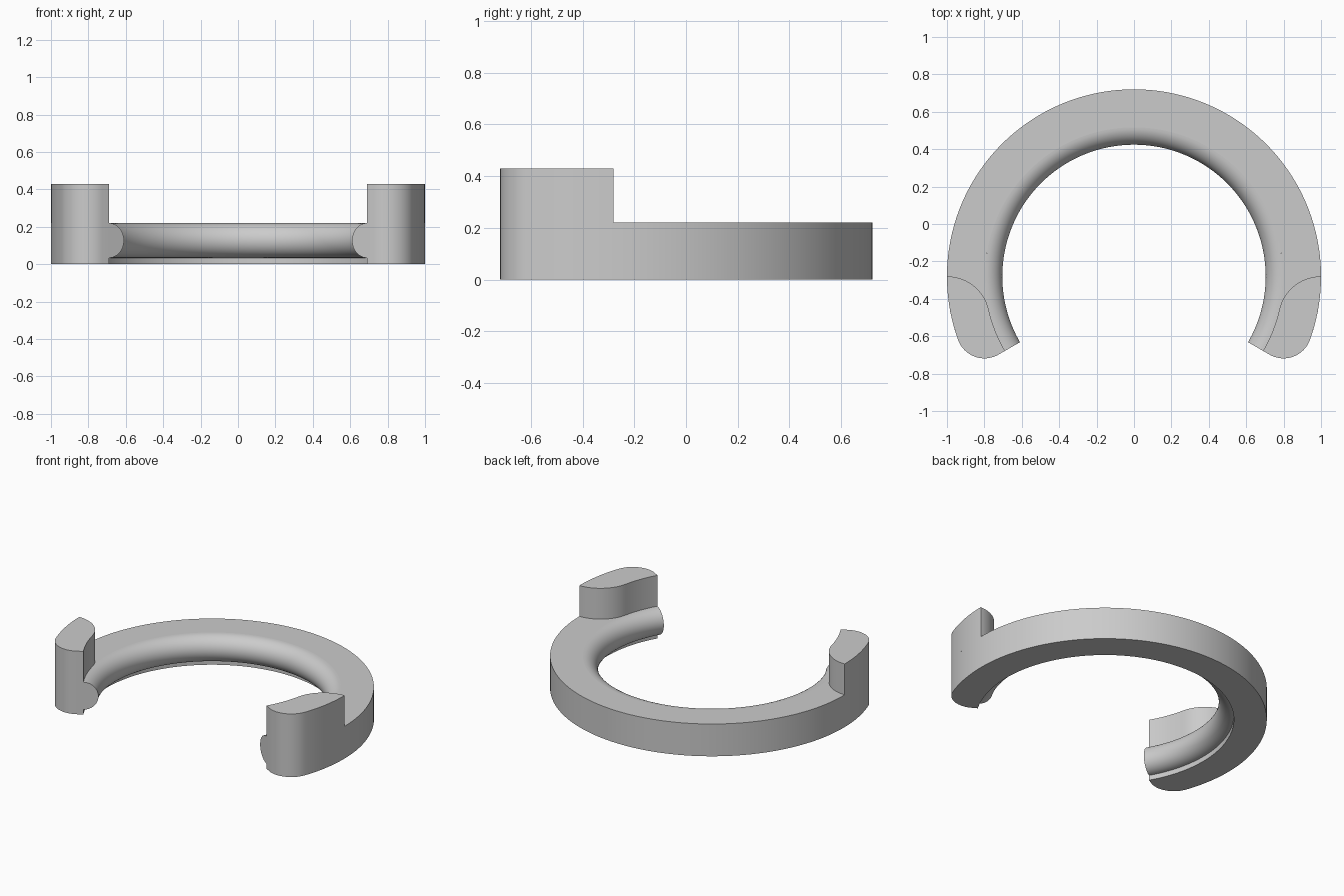
import bpy
import bmesh
from math import radians, degrees, sin, cos, asin, atan

cube = bpy.data.objects.get("Cube")
if cube:
    bpy.data.objects.remove(cube, do_unlink=True)

# Main dimensions, measured around the ring's own centre
CENTRE_Y = -0.28
OUTER = 1.0
INNER = 0.797          # inner wall, and centre line of the bead
BEAD = 0.093           # bead radius
BASE_TOP, POST_TOP = 0.22, 0.43
END = -30              # angle of the flat end faces
FILLET = 0.15          # rounding of the outer end corners

grey = bpy.data.materials.new("grey")
grey.use_nodes = True
grey.diffuse_color = (0.6, 0.6, 0.6, 1)
grey.node_tree.nodes["Principled BSDF"].inputs["Base Color"].default_value = (0.6, 0.6, 0.6, 1)


def arc(cx, cy, r, start, stop, n):
    """Points along an arc, angles in degrees."""
    angles = [radians(start + (stop - start) * i / n) for i in range(n + 1)]
    return [(cx + r * cos(a), cy + r * sin(a)) for a in angles]


def finish(name, bm):
    bmesh.ops.remove_doubles(bm, verts=bm.verts, dist=1e-5)
    bmesh.ops.recalc_face_normals(bm, faces=bm.faces)
    mesh = bpy.data.meshes.new(name)
    bm.to_mesh(mesh)
    bm.free()
    mesh.materials.append(grey)
    obj = bpy.data.objects.new(name, mesh)
    obj.location.y = CENTRE_Y
    bpy.context.collection.objects.link(obj)
    bpy.ops.object.select_all(action='DESELECT')
    obj.select_set(True)
    bpy.context.view_layer.objects.active = obj
    bpy.ops.object.shade_smooth_by_angle(angle=radians(30))
    return obj


def prism(name, outline, z0, z1):
    """Extrude a flat outline from z0 to z1."""
    bm = bmesh.new()
    face = bm.faces.new([bm.verts.new((x, y, z0)) for x, y in outline])
    top = bmesh.ops.extrude_face_region(bm, geom=[face], use_keep_orig=True)
    moved = [v for v in top["geom"] if isinstance(v, bmesh.types.BMVert)]
    bmesh.ops.translate(bm, verts=moved, vec=(0, 0, z1 - z0))
    return finish(name, bm)


# Rounded end corner, tangent to the outer circle and the end face
reach = OUTER - FILLET
turn = END + degrees(asin(FILLET / reach))
corner = arc(reach * cos(radians(turn)), reach * sin(radians(turn)),
             FILLET, turn, END - 90, 20)

# Open ring body
half = arc(0, 0, OUTER, 90, turn, 72)[:-1] + corner + arc(0, 0, INNER, END, 90, 72)
mirrored = [(-x, y) for x, y in reversed(half)]
prism("ring_body", half + mirrored[1:-1], 0, BASE_TOP)

# Half-round bead along the inside of the ring
bm = bmesh.new()
profile = arc(INNER, BASE_TOP - BEAD, BEAD, 90, 270, 24)
section = bm.faces.new([bm.verts.new((r * cos(radians(END)), r * sin(radians(END)), z))
                        for r, z in profile])
bmesh.ops.spin(bm, geom=[section] + section.edges[:] + section.verts[:],
               cent=(0, 0, 0), axis=(0, 0, 1),
               angle=radians(180 - 2 * END), steps=144)
# Cap the first end if the sweep left it open
rim = [e for e in bm.edges if e.is_boundary]
if rim:
    bmesh.ops.holes_fill(bm, edges=rim, sides=0)
finish("inner_bead", bm)

# Raised end posts, with a back face that sweeps into the bead line
sweep = (OUTER ** 2 - INNER ** 2) / (2 * INNER)
meet = degrees(atan(sweep))
post = (arc(0, 0, OUTER, 0, turn, 16)[:-1] + corner
        + arc(0, 0, INNER, END, -meet, 16)[:-1]
        + arc(OUTER, -sweep, sweep, 180 - meet, 90, 20)[:-1])
for side, sign in (("left", 1), ("right", -1)):
    prism(side + "_post", [(sign * x, y) for x, y in post], BASE_TOP, POST_TOP)
